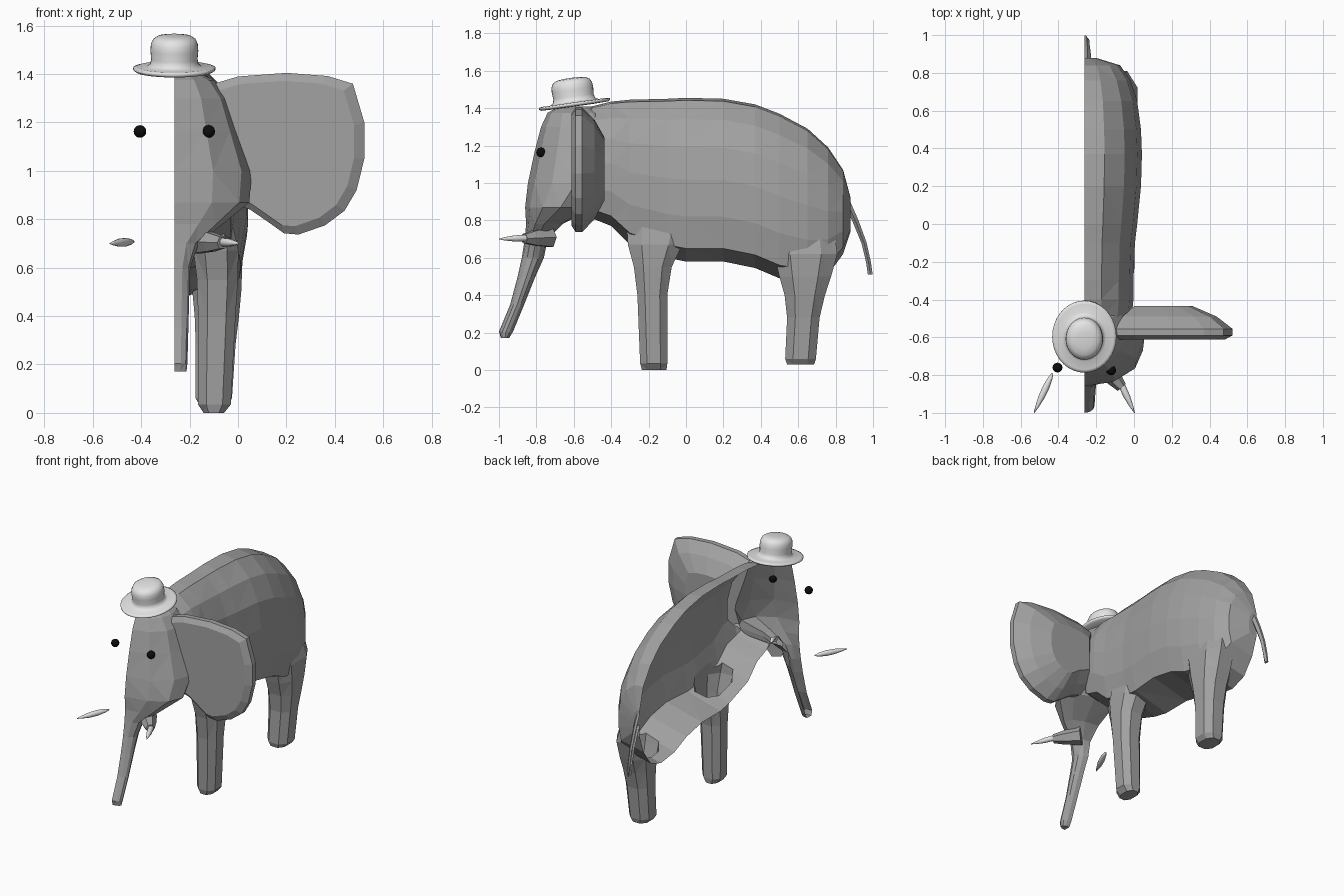
import bpy, bmesh, math
from mathutils import Vector, Matrix

if "Cube" in bpy.data.objects:
    bpy.data.objects.remove(bpy.data.objects["Cube"])

MID = -0.263          # symmetry plane of the half shell


def material(name, v):
    m = bpy.data.materials.new(name)
    m.diffuse_color = (v, v, v, 1)
    m.use_nodes = True
    m.node_tree.nodes["Principled BSDF"].inputs["Base Color"].default_value = m.diffuse_color
    return m


GREY = material("hide grey", 0.36)
LIGHT = material("pale grey", 0.78)
BLACK = material("eye black", 0.004)


def make(name, bm, mat, smooth=False):
    bmesh.ops.recalc_face_normals(bm, faces=bm.faces[:])
    me = bpy.data.meshes.new(name)
    for f in bm.faces:
        f.smooth = smooth
    bm.to_mesh(me)
    bm.free()
    me.materials.append(mat)
    ob = bpy.data.objects.new(name, me)
    bpy.context.collection.objects.link(ob)
    return ob


def loft(name, rings, mat=GREY):
    """Closed skin through rings that share one point count."""
    bm = bmesh.new()
    vs = [[bm.verts.new(p) for p in r] for r in rings]
    n = len(vs[0])
    for a, b in zip(vs, vs[1:]):
        for i in range(n):
            j = (i + 1) % n
            bm.faces.new((a[i], a[j], b[j], b[i]))
    bm.faces.new(vs[0])
    bm.faces.new(vs[-1])
    bmesh.ops.triangulate(bm, faces=bm.faces[:])
    return make(name, bm, mat)


def level_ring(z, x0, x1, y0, y1, n, power=1.0):
    """Horizontal rounded ring inside the given bounds."""
    pts = []
    for k in range(n):
        a = 2 * math.pi * (k + 0.5 * (n == 8)) / n
        c, s = math.cos(a), math.sin(a)
        c = math.copysign(abs(c) ** power, c)
        s = math.copysign(abs(s) ** power, s)
        pts.append(((x0 + x1) / 2 + c * (x1 - x0) / 2,
                    (y0 + y1) / 2 + s * (y1 - y0) / 2, z))
    return pts


def column(name, rows, n=8, power=1.0):
    return loft(name, [level_ring(*r, n, power) for r in rows])


def centred(name, rows, n):
    """Rows of z, front y, back y, half width about the symmetry plane."""
    return column(name, [(z, MID - w, MID + w, f, b) for z, f, b, w in rows], n)


# torso: one half section swept along the back line
half = [(0.35, 0.97), (0.7, 0.74), (0.92, 0.4), (1, 0), (1, -0.45), (0.9, -0.84)]
section = [(0, 1)] + half + [(0, -1)] + [(-x, z) for x, z in reversed(half)]
stations = [  # y, bottom, top, half width
    (-0.62, 0.92, 1.36, 0.20), (-0.50, 0.81, 1.41, 0.25), (-0.40, 0.77, 1.435, 0.26),
    (-0.30, 0.67, 1.445, 0.26), (-0.10, 0.60, 1.45, 0.268), (0.0, 0.58, 1.455, 0.28),
    (0.20, 0.58, 1.45, 0.30), (0.37, 0.545, 1.42, 0.305), (0.50, 0.49, 1.37, 0.30),
    (0.65, 0.47, 1.29, 0.28), (0.76, 0.51, 1.19, 0.245), (0.84, 0.62, 1.07, 0.19),
    (0.88, 0.74, 0.92, 0.06)]
body = loft("elephant_body", [
    [(MID + w * x, y, (b + t) / 2 + (t - b) / 2 * z) for x, z in section]
    for y, b, t, w in stations])

# head running down into the trunk
head = centred("head_and_trunk", [
    (1.41, -0.68, -0.50, 0.09), (1.375, -0.74, -0.42, 0.165), (1.30, -0.775, -0.36, 0.22),
    (1.165, -0.81, -0.33, 0.265), (1.0, -0.845, -0.33, 0.32), (0.87, -0.86, -0.48, 0.31),
    (0.78, -0.855, -0.66, 0.20), (0.70, -0.862, -0.74, 0.10), (0.60, -0.878, -0.76, 0.066),
    (0.50, -0.90, -0.805, 0.062), (0.35, -0.94, -0.865, 0.058), (0.205, -1.0, -0.925, 0.054),
    (0.172, -0.99, -0.945, 0.05)], 12)

# tail
tail = centred("tail", [
    (0.93, 0.82, 0.87, 0.03), (0.88, 0.845, 0.89, 0.036), (0.80, 0.885, 0.925, 0.034),
    (0.68, 0.935, 0.968, 0.028), (0.58, 0.96, 0.99, 0.026), (0.51, 0.97, 1.0, 0.018)], 6)

# legs
front_leg = column("front_leg", [
    (0.0, -0.145, -0.055, -0.24, -0.10), (0.035, -0.17, -0.025, -0.25, -0.095),
    (0.40, -0.17, -0.005, -0.265, -0.095), (0.55, -0.175, 0.005, -0.285, -0.07),
    (0.67, -0.19, 0.008, -0.32, -0.01), (0.80, -0.19, -0.02, -0.33, 0.03)], 8, 0.8)
back_leg = column("back_leg", [
    (0.03, -0.16, -0.045, 0.535, 0.69), (0.06, -0.18, -0.02, 0.525, 0.70),
    (0.28, -0.18, -0.005, 0.535, 0.72), (0.40, -0.185, 0.01, 0.52, 0.75),
    (0.50, -0.195, 0.02, 0.49, 0.785), (0.62, -0.20, 0.025, 0.46, 0.82),
    (0.78, -0.20, -0.02, 0.46, 0.80)], 8, 0.8)

# ear: outline rings stepped from the flat front to the thick back
outline = [(-0.10, 1.36), (0.0, 1.39), (0.2, 1.405), (0.37, 1.392), (0.475, 1.36),
           (0.522, 1.20), (0.522, 1.05), (0.49, 0.92), (0.44, 0.835), (0.36, 0.775),
           (0.25, 0.737), (0.19, 0.742), (0.13, 0.785), (0.05, 0.84), (-0.10, 0.90)]
ear = loft("ear", [
    [(0.1 + (x - 0.1) * s, y, 1.08 + (z - 1.08) * s) for x, z in outline]
    for s, y in ((0.9, -0.612), (1.0, -0.59), (1.0, -0.555), (0.8, -0.49), (0.5, -0.435))])

# tusk socket
def along(a, b, profile, n):
    """Rings around the line a-b; profile holds position and radius."""
    a, b = Vector(a), Vector(b)
    q = (b - a).to_track_quat('Z', 'Y')
    return [[a.lerp(b, t) + q @ Vector((r * math.cos(2 * math.pi * k / n),
                                        r * math.sin(2 * math.pi * k / n), 0))
             for k in range(n)] for t, r in profile]


socket = loft("tusk_socket", along((-0.18, -0.73, 0.71), (-0.065, -0.865, 0.703),
                                   ((0, 0.06), (0.6, 0.045), (1, 0.028)), 6))

# merge the hide into one skin and open it along the symmetry plane
parts = [head, front_leg, back_leg, tail, ear, socket]
for p in parts:
    m = body.modifiers.new(p.name, 'BOOLEAN')
    m.operation = 'UNION'
    m.solver = 'EXACT'
    m.object = p
deps = bpy.context.evaluated_depsgraph_get()
merged = bpy.data.meshes.new_from_object(body.evaluated_get(deps))
body.modifiers.clear()
for p in parts:
    bpy.data.objects.remove(p)
bm = bmesh.new()
bm.from_mesh(merged)
bmesh.ops.bisect_plane(bm, geom=bm.verts[:] + bm.edges[:] + bm.faces[:], dist=1e-5,
                       plane_co=(MID, 0, 0), plane_no=(1, 0, 0), clear_inner=True)
for f in bm.faces:
    f.material_index = 0
    f.smooth = False
bm.to_mesh(merged)
bm.free()
merged.materials.clear()
merged.materials.append(GREY)
body.data = merged

# tusks and eyes on both sides
spindle = [(0, 0.004), (0.12, 0.012), (0.35, 0.018), (0.6, 0.017), (0.85, 0.009), (1, 0.002)]
for side, sign, eye_y in (("right", 1, -0.775), ("left", -1, -0.76)):
    tusk = loft(side + "_tusk", along((MID + sign * 0.168, -0.79, 0.708),
                                      (MID + sign * 0.266, -1.0, 0.70), spindle, 10), LIGHT)
    for f in tusk.data.polygons:
        f.use_smooth = True
    bm = bmesh.new()
    bmesh.ops.create_uvsphere(bm, u_segments=16, v_segments=10, radius=0.026,
                              matrix=Matrix.Translation((MID + sign * 0.142, eye_y, 1.163)))
    make(side + "_eye", bm, BLACK, True)

# bowler hat, spun and tipped forward
profile = [(0, 0.0), (0.10, -0.004), (0.16, -0.002), (0.17, 0.005), (0.17, 0.014),
           (0.155, 0.018), (0.115, 0.018), (0.1, 0.028), (0.096, 0.05), (0.099, 0.085),
           (0.097, 0.112), (0.088, 0.132), (0.07, 0.144), (0.04, 0.149), (0, 0.15)]
bm = bmesh.new()
vs = [bm.verts.new((r, 0, z)) for r, z in profile]
es = [bm.edges.new(e) for e in zip(vs, vs[1:])]
bmesh.ops.spin(bm, geom=vs + es, cent=(0, 0, 0), axis=(0, 0, 1),
               angle=2 * math.pi, steps=36, use_duplicate=False)
bmesh.ops.remove_doubles(bm, verts=bm.verts[:], dist=1e-4)
bmesh.ops.transform(bm, verts=bm.verts[:], matrix=(
    Matrix.Translation((MID, -0.595, 1.413)) @ Matrix.Rotation(math.radians(8), 4, 'X')
    @ Matrix.Diagonal((1, 1.13, 1, 1))))
make("bowler_hat", bm, LIGHT, True)
